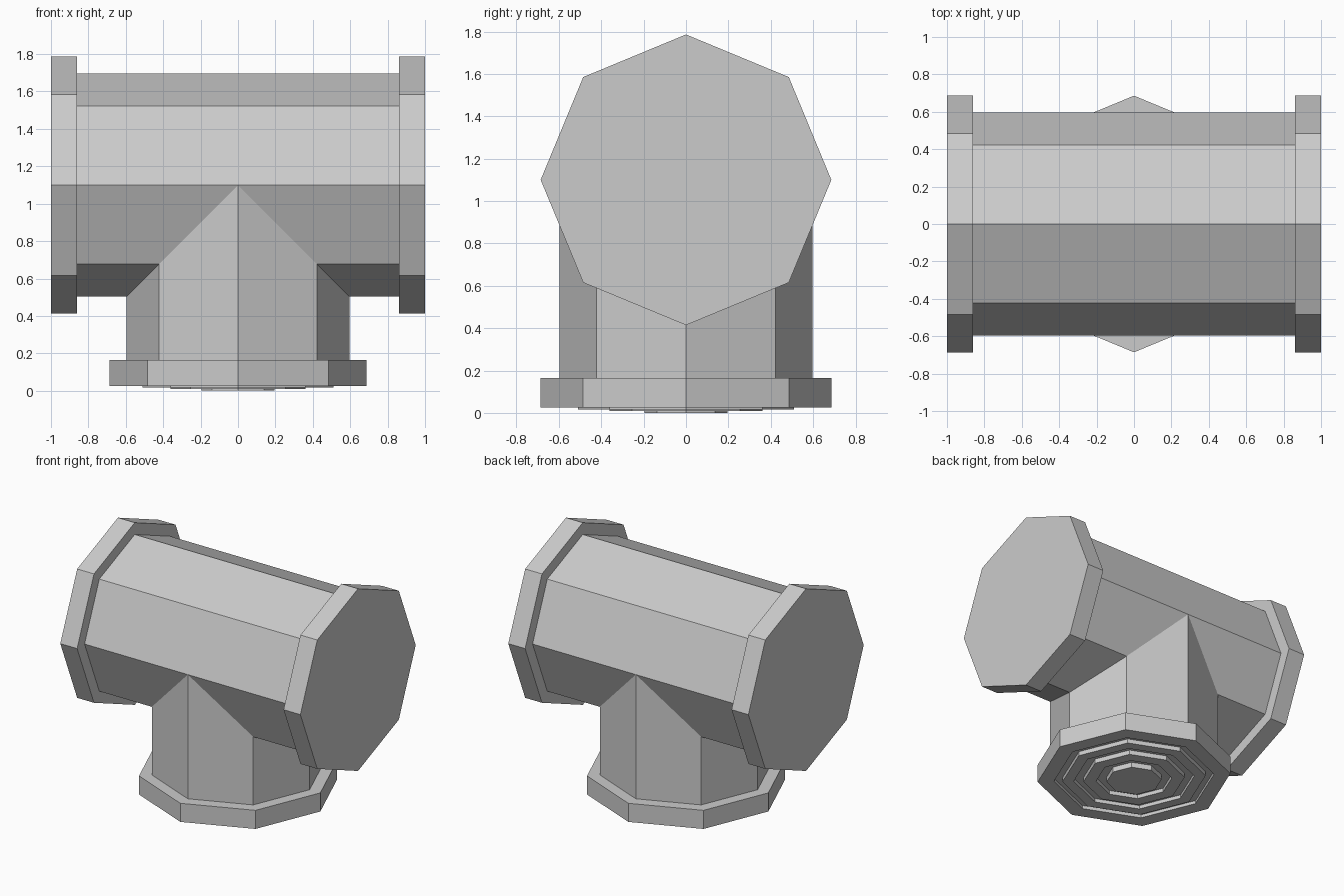
import bpy, bmesh
from math import cos, sin, pi
from mathutils import Vector

if "Cube" in bpy.data.objects:
    bpy.data.objects.remove(bpy.data.objects["Cube"])

CENTRE = Vector((0, 0, 1.1))
R, FLANGE = 0.597, 0.686
SIDES = 8


def add_arm(bm, axis, across, mitre, profile):
    """Octagonal arm: mitred inner ring, then rings of (radius, distance), then a cap."""
    def ring(r, dist=None):
        verts = []
        for i in range(SIDES):
            u, v = r * cos(2 * pi * i / SIDES), r * sin(2 * pi * i / SIDES)
            d = mitre(u) if dist is None else dist
            verts.append(bm.verts.new(CENTRE + axis * d + across * u + Vector((0, v, 0))))
        return verts

    rings = [ring(R)] + [ring(r, d) for r, d in profile]
    for a, b in zip(rings, rings[1:]):
        for i in range(SIDES):
            j = (i + 1) % SIDES
            bm.faces.new((a[i], a[j], b[j], b[i]))
    bm.faces.new(rings[-1])


X, DOWN = Vector((1, 0, 0)), Vector((0, 0, -1))
bm = bmesh.new()

# two horizontal arms with flat-capped flanges
side = [(R, 0.86), (FLANGE, 0.86), (FLANGE, 1.0)]
for s in (1, -1):
    add_arm(bm, X * s, DOWN, lambda u: max(0, u), side)

# lower arm, flange and stepped concentric rings underneath
lower = [(R, 0.935), (FLANGE, 0.935), (FLANGE, 1.075)]
for outer, inner, level, land in ((0.57, 0.51, 1.05, 1.083),
                                  (0.43, 0.36, 1.055, 1.09),
                                  (0.27, 0.195, 1.06, 1.1)):
    lower += [(outer, lower[-1][1]), (outer, level), (inner, level), (inner, land)]
add_arm(bm, DOWN, X, abs, lower)

# weld the mitred seams
bmesh.ops.remove_doubles(bm, verts=bm.verts, dist=0.0005)
bmesh.ops.recalc_face_normals(bm, faces=bm.faces)

mesh = bpy.data.meshes.new("pipe_tee")
bm.to_mesh(mesh)
bm.free()
bpy.context.collection.objects.link(bpy.data.objects.new("pipe_tee", mesh))
